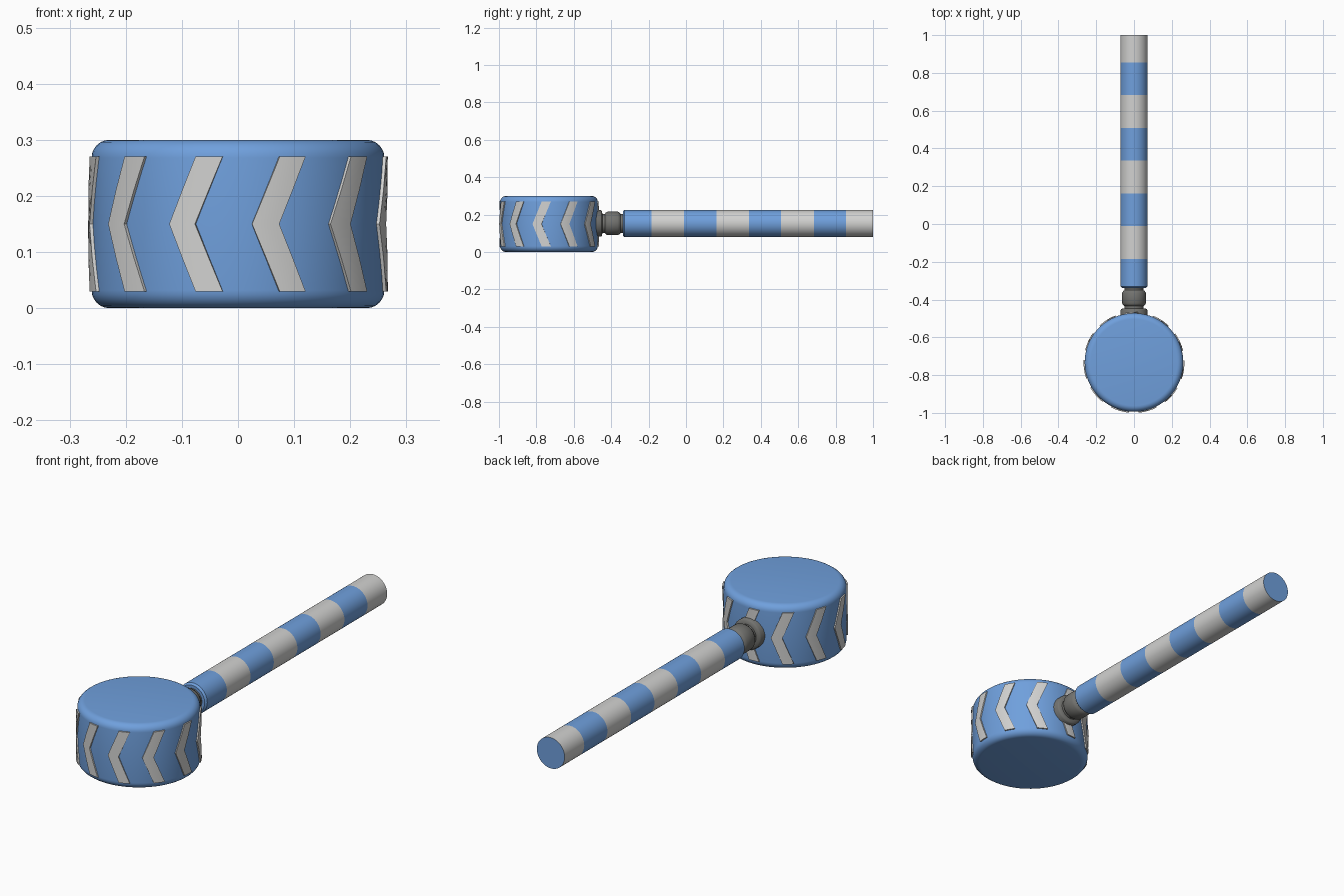
import bpy, bmesh, math
from mathutils import Matrix, Vector

if "Cube" in bpy.data.objects:
    bpy.data.objects.remove(bpy.data.objects["Cube"])


def material(name, rgb):
    m = bpy.data.materials.new(name)
    m.diffuse_color = (*rgb, 1)
    m.use_nodes = True
    m.node_tree.nodes["Principled BSDF"].inputs["Base Color"].default_value = m.diffuse_color
    return m


BLUE = material("blue", (0.16, 0.35, 0.72))
WHITE = material("light grey", (0.64, 0.64, 0.63))
GREY = material("dark grey", (0.17, 0.17, 0.16))


def finish(name, bm, mats, angle=35):
    bmesh.ops.recalc_face_normals(bm, faces=bm.faces)
    me = bpy.data.meshes.new(name)
    bm.to_mesh(me)
    bm.free()
    for m in mats:
        me.materials.append(m)
    ob = bpy.data.objects.new(name, me)
    bpy.context.collection.objects.link(ob)
    bpy.ops.object.select_all(action='DESELECT')
    ob.select_set(True)
    bpy.context.view_layer.objects.active = ob
    bpy.ops.object.shade_smooth_by_angle(angle=math.radians(angle))
    return ob


def lathe(profile, matrix, segments):
    """Closed solid from (radius, height) points turned about z, capped at both ends."""
    bm = bmesh.new()
    rings = []
    for r, h in profile:
        rings.append([bm.verts.new(matrix @ Vector((
            r * math.cos(2 * math.pi * i / segments),
            r * math.sin(2 * math.pi * i / segments), h))) for i in range(segments)])
    for a, b in zip(rings, rings[1:]):
        for i in range(segments):
            j = (i + 1) % segments
            bm.faces.new((a[i], a[j], b[j], b[i]))
    bm.faces.new(rings[0][::-1])
    bm.faces.new(rings[-1])
    return bm


# Drum head with rounded rims
CY, R, H, F = -0.733, 0.261, 0.30, 0.032
arc = [math.radians(a) for a in range(0, 91, 15)]
profile = [(R - F + F * math.sin(a), F - F * math.cos(a)) for a in arc]
profile += [(R - F + F * math.cos(a), H - F + F * math.sin(a)) for a in arc]
finish("drum_head", lathe(profile, Matrix.Translation((0, CY, 0)), 96), [BLUE])

# Eleven chevron plates wrapped round the drum
COUNT, WIDTH, SHIFT, STEPS = 11, 10.6, 10.8, 4
rows = [(0.03, SHIFT), (0.09, SHIFT / 2), (0.15, 0), (0.21, SHIFT / 2), (0.27, SHIFT)]
bm = bmesh.new()
for k in range(COUNT):
    start = 5.4 + k * 360 / COUNT

    def sheet(radius):
        grid = []
        for z, shift in rows:
            row = []
            for s in range(STEPS + 1):
                t = math.radians(start + shift + WIDTH * s / STEPS)
                row.append(bm.verts.new((radius * math.sin(t), CY - radius * math.cos(t), z)))
            grid.append(row)
        for a, b in zip(grid, grid[1:]):
            for s in range(STEPS):
                bm.faces.new((a[s], a[s + 1], b[s + 1], b[s]))
        # outline of the sheet, in order
        return (grid[0] + [r[-1] for r in grid[1:]] + grid[-1][-2::-1]
                + [r[0] for r in grid[-2:0:-1]])

    outer, inner = sheet(0.267), sheet(0.258)
    for i in range(len(outer)):
        j = (i + 1) % len(outer)
        bm.faces.new((outer[i], outer[j], inner[j], inner[i]))
finish("chevrons", bm, [WHITE])

# Connector and handle lie along +y
ALONG_Y = Matrix.Translation((0, 0, 0.153)) @ Matrix.Rotation(-math.pi / 2, 4, 'X')
connector = [(0.071, -0.52), (0.071, -0.456), (0.066, -0.449), (0.050, -0.447),
             (0.050, -0.434), (0.057, -0.430), (0.063, -0.420), (0.063, -0.365),
             (0.057, -0.354), (0.050, -0.350), (0.050, -0.32)]
finish("connector", lathe(connector, ALONG_Y, 48), [GREY], 50)

# Striped handle, blue and white bands with blue end caps
bands = [-0.185, -0.01, 0.162, 0.336, 0.508, 0.684, 0.855]
profile = [(0.064, -0.338), (0.072, -0.33)] + [(0.072, y) for y in bands] + [(0.072, 1.0)]
bm = lathe(profile, ALONG_Y, 48)
for f in bm.faces:
    if len(f.verts) == 4:
        y = f.calc_center_median().y
        f.material_index = sum(y > b for b in bands) % 2
finish("striped_handle", bm, [BLUE, WHITE])
